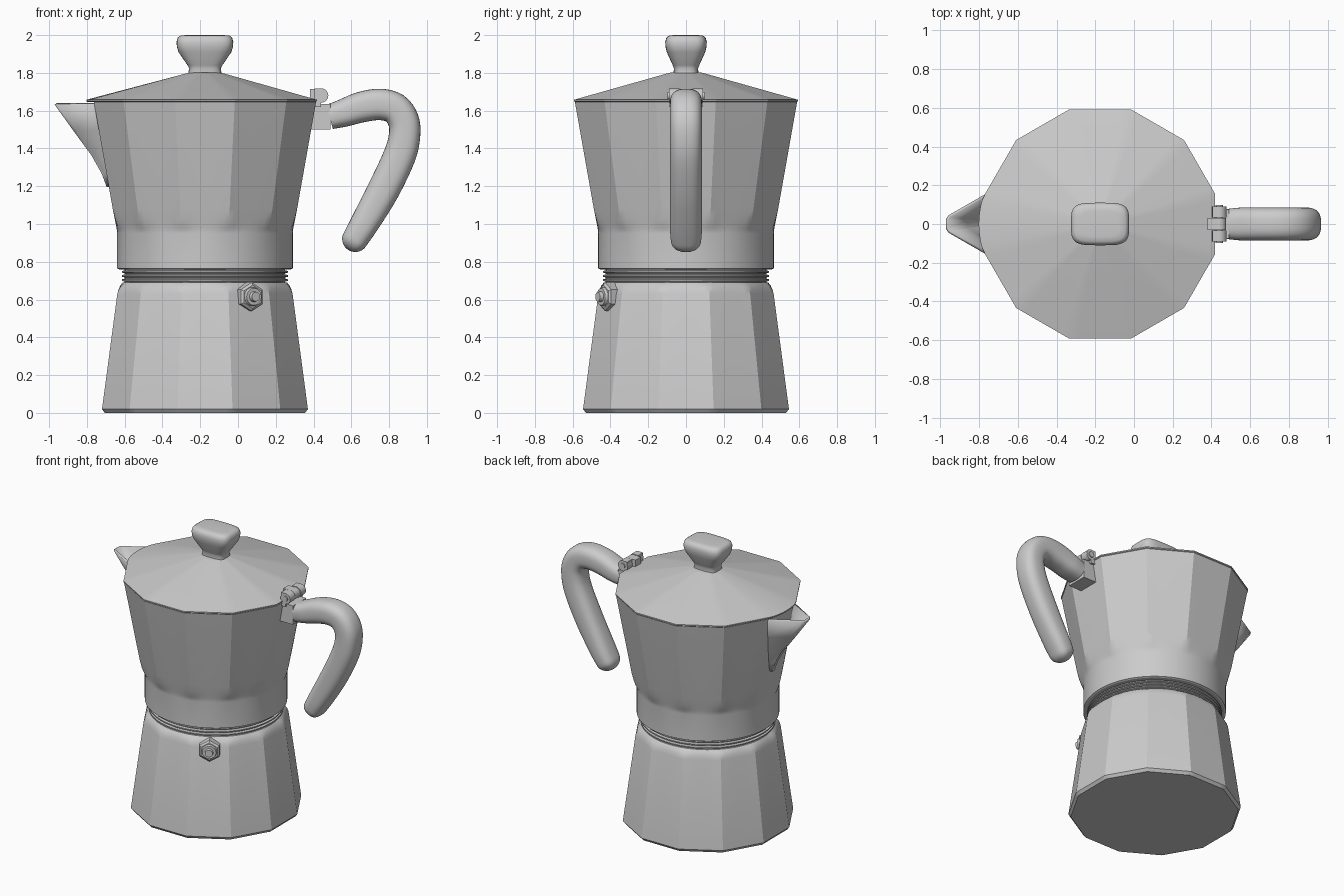
import bpy, bmesh, math
from mathutils import Vector, Matrix

if "Cube" in bpy.data.objects:
    bpy.data.objects.remove(bpy.data.objects["Cube"], do_unlink=True)

AX = -0.175          # x of the pot's vertical axis
SEG = 96             # segments around the pot (8 per facet)
FACET = math.pi / 6

metal = bpy.data.materials.new("aluminium grey")
metal.use_nodes = True
grey = (0.6, 0.6, 0.6, 1)
metal.diffuse_color = grey
metal.node_tree.nodes["Principled BSDF"].inputs["Base Color"].default_value = grey


def finish(name, bm, angle=25):
    bmesh.ops.recalc_face_normals(bm, faces=bm.faces)
    mesh = bpy.data.meshes.new(name)
    bm.to_mesh(mesh)
    bm.free()
    mesh.materials.append(metal)
    obj = bpy.data.objects.new(name, mesh)
    bpy.context.collection.objects.link(obj)
    bpy.ops.object.select_all(action="DESELECT")
    obj.select_set(True)
    bpy.context.view_layer.objects.active = obj
    bpy.ops.object.shade_smooth_by_angle(angle=math.radians(angle))
    return obj


def loft(name, rings, closed=True, caps=True, angle=25):
    bm = bmesh.new()
    rows = [[bm.verts.new(p) for p in ring] for ring in rings]
    n = len(rows[0])
    for a, b in zip(rows, rows[1:]):
        for i in range(n if closed else n - 1):
            j = (i + 1) % n
            bm.faces.new((a[i], a[j], b[j], b[i]))
    if caps:
        bm.faces.new(rows[0])
        bm.faces.new(rows[-1])
    return finish(name, bm, angle)


def pot_ring(half, z, facet=1.0, nose=0.0):
    """Ring between a circle (facet 0) and a twelve-sided outline (facet 1)."""
    ring = []
    for i in range(SEG):
        a = 2 * math.pi * i / SEG
        off = (a + FACET / 2) % FACET - FACET / 2
        r = half * (1 - facet + facet / math.cos(off))
        from_spout = abs(a - math.pi)
        if nose and from_spout < FACET / 2:
            r += nose * math.cos(from_spout / FACET * math.pi) ** 0.7
        ring.append(Vector((AX + r * math.cos(a), r * math.sin(a), z)))
    return ring


def squircle(sx, sy, power, n=40):
    pts = []
    for i in range(n):
        a = 2 * math.pi * i / n
        c, s = math.cos(a), math.sin(a)
        pts.append((sx * math.copysign(abs(c) ** power, c),
                    sy * math.copysign(abs(s) ** power, s)))
    return pts


def prism(name, sides, r, depth, centre, axis, r2=None):
    bm = bmesh.new()
    bmesh.ops.create_cone(bm, cap_ends=True, segments=sides, radius1=r,
                          radius2=r if r2 is None else r2, depth=depth)
    rot = Vector(axis).to_track_quat("Z", "Y").to_matrix().to_4x4()
    bm.transform(Matrix.Translation(centre) @ rot)
    return finish(name, bm)


def box(name, lo, hi):
    x0, y0, z0 = lo
    x1, y1, z1 = hi
    return loft(name, [[(x0, y0, z), (x1, y0, z), (x1, y1, z), (x0, y1, z)]
                       for z in (z0, z1)])


# Lower boiler: faceted body with a rounded shoulder
loft("boiler", [pot_ring(h, z, f) for h, z, f in (
    (.53, 0, 1), (.545, .02, 1), (.464, .63, 1), (.457, .655, .9),
    (.448, .675, .6), (.435, .69, 0))])

# Threaded neck
thread = [(.425, .68)]
for k in range(3):
    z = .695 + k * .022
    thread += [(.425, z), (.44, z + .004), (.44, z + .012), (.425, z + .016)]
loft("threaded_neck", [pot_ring(h, z, 0) for h, z in thread + [(.425, .775)]])

# Upper jug: round collar blending into facets, hollow at the top
jug = [(.455, .76, 0), (.465, .765, 0), (.465, .95, 0), (.466, .965, .1),
       (.468, .98, .35), (.472, 1.0, .65), (.478, 1.03, .88), (.488, 1.08, 1),
       (.588, 1.645, 1), (.57, 1.645, 1), (.5, 1.2, 1)]
loft("jug", [pot_ring(h, z, f) for h, z, f in jug])

# Lid with a small nose over the spout
loft("lid", [pot_ring(h, z, f, n) for h, z, f, n in (
    (.585, 1.645, 1, .035), (.592, 1.65, 1, .035), (.592, 1.658, 1, .035),
    (.1, 1.797, 1, 0), (.08, 1.802, .5, 0))])

# Lid knob
knob = [(.088, .066, 1.795, .6), (.084, .064, 1.825, .6), (.092, .07, 1.84, .6),
        (.14, .102, 1.91, .55), (.149, .109, 1.94, .5), (.15, .11, 1.965, .5),
        (.144, .104, 1.987, .5), (.13, .09, 1.997, .5), (.1, .065, 2.0, .5)]
loft("lid_knob", [[(AX + x, y, z) for x, y in squircle(sx, sy, p)]
                  for sx, sy, z, p in knob], angle=50)

# Spout: open V-shaped shell, one row per height (z, tip x, tip half, root x, root half)
spout_rows = [(1.20, -.685, .008, -.675, .02), (1.27, -.71, .014, -.68, .05),
              (1.37, -.765, .02, -.695, .085), (1.50, -.86, .027, -.715, .12),
              (1.64, -.96, .036, -.74, .155)]
rings = []
for z, tip, th, root, rh in spout_rows:
    side = [(root, rh), (tip + .012, th), (tip, th * .6)]
    rings.append([(x, y, z) for x, y in side] + [(x, -y, z) for x, y in reversed(side)])
spout = loft("spout", rings, closed=False, caps=False, angle=40)
shell = spout.modifiers.new("thickness", "SOLIDIFY")
shell.thickness = .014
shell.offset = -1

# Handle: rounded-rectangle section swept along a smooth path (x, z, half thickness)
path = [(.485, 1.567, .066), (.56, 1.588, .074), (.65, 1.618, .081), (.75, 1.633, .083),
        (.83, 1.612, .083), (.875, 1.55, .083), (.882, 1.47, .083), (.855, 1.36, .086),
        (.77, 1.18, .085), (.68, 1.02, .077), (.62, .92, .069)]


def spline(p, i, t):
    a, b, c, d = (Vector(p[min(max(i + k, 0), len(p) - 1)]) for k in (-1, 0, 1, 2))
    return .5 * (2 * b + (c - a) * t + (2 * a - 5 * b + 4 * c - d) * t ** 2
                 + (3 * b - 3 * c + d - a) * t ** 3)


centres = [spline(path, i, k / 4) for i in range(len(path) - 1) for k in range(4)]
centres.append(Vector(path[-1]))
sections = []
for i, c in enumerate(centres):
    d = centres[min(i + 1, len(centres) - 1)] - centres[max(i - 1, 0)]
    d = Vector((d.x, d.y)).normalized()
    sections.append((c.x, c.y, c.z, d, 1))
x, z, half, d, _ = sections[-1]
for k in range(1, 7):                       # rounded end
    a = k / 6 * math.pi * .47
    s = math.sin(a) * .068
    sections.append((x + d.x * s, z + d.y * s, half, d, math.cos(a)))
loft("handle", [[(x - d.y * u * s, v * s, z + d.x * u * s)
                 for u, v in squircle(half, min(.085, half + .012), .75)]
                for x, z, half, d, s in sections], angle=50)

# Hinge bracket, knuckles and pin
box("handle_bracket", (.37, -.075, 1.50), (.49, .075, 1.635))
box("lid_hinge_tab", (.38, -.03, 1.645), (.44, .03, 1.715))
for side, y in (("right", -.0625), ("left", .0625)):
    box(side + "_hinge_leaf", (.405, y - .028, 1.62), (.44, y + .028, 1.717))
    prism(side + "_hinge_knuckle", 32, .038, .056, (.44, y, 1.68), (0, 1, 0))
prism("lid_hinge_knuckle", 32, .036, .06, (.44, 0, 1.68), (0, 1, 0))
prism("hinge_pin", 24, .02, .195, (.44, 0, 1.68), (0, 1, 0))

# Safety valve on the front right facet
out = Vector((math.cos(-math.pi / 3), math.sin(-math.pi / 3), 0))


def valve_part(name, sides, r, r2, start, end):
    mid = Vector((AX, 0, .615)) + out * (start + end) / 2
    prism(name, sides, r, end - start, mid, out, r2)


valve_part("valve_nut", 6, .076, .076, .44, .495)
valve_part("valve_nut_chamfer", 6, .076, .062, .495, .505)
valve_part("valve_collar", 32, .05, .045, .505, .52)
valve_part("valve_tip", 24, .028, .025, .52, .54)
